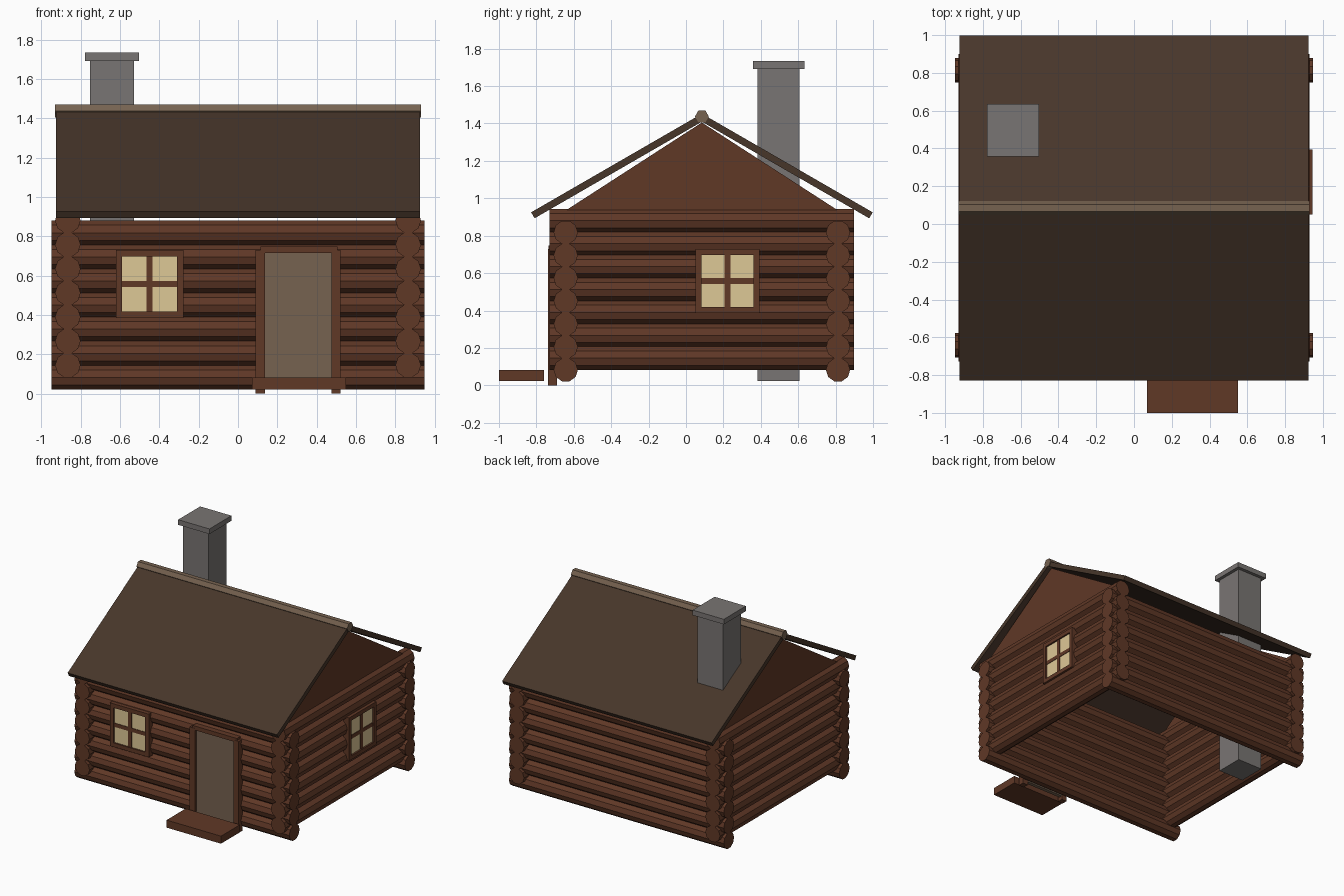
import bpy, bmesh, math

if "Cube" in bpy.data.objects:
    bpy.data.objects.remove(bpy.data.objects["Cube"])

CY = 0.085            # y of the ridge and the middle of the walls


def material(name, rgb):
    lin = [((c / 255 + 0.055) / 1.055) ** 2.4 for c in rgb]
    m = bpy.data.materials.new(name)
    m.diffuse_color = (*lin, 1)
    m.use_nodes = True
    m.node_tree.nodes["Principled BSDF"].inputs["Base Color"].default_value = m.diffuse_color
    return m


LOG = material("log brown", (96, 56, 38))
ROOF = material("dark roof brown", (71, 54, 42))
WEATHERED = material("weathered wood", (118, 98, 80))
STONE = material("chimney grey", (121, 117, 115))
GLASS = material("lit window cream", (222, 200, 150))


def add_prism(bm, pts, axis, a, b):
    """Extrude a profile along x (pts are y,z) or along y (pts are x,z)."""
    def place(p, t):
        return (t, p[0], p[1]) if axis == 'x' else (p[0], t, p[1])
    lo = [bm.verts.new(place(p, a)) for p in pts]
    hi = [bm.verts.new(place(p, b)) for p in pts]
    bm.faces.new(lo)
    bm.faces.new(hi[::-1])
    n = len(pts)
    for i in range(n):
        j = (i + 1) % n
        bm.faces.new((lo[j], lo[i], hi[i], hi[j]))


def make(name, mat, prisms):
    bm = bmesh.new()
    for p in prisms:
        add_prism(bm, *p)
    bmesh.ops.recalc_face_normals(bm, faces=bm.faces[:])
    me = bpy.data.meshes.new(name)
    bm.to_mesh(me)
    bm.free()
    me.materials.append(mat)
    ob = bpy.data.objects.new(name, me)
    bpy.context.collection.objects.link(ob)
    return ob


def ngon(u, v, r, n):
    return [(u + r * math.cos(2 * math.pi * k / n),
             v + r * math.sin(2 * math.pi * k / n)) for k in range(n)]


def box(x0, x1, y0, y1, z0, z1):
    return ([(x0, z0), (x1, z0), (x1, z1), (x0, z1)], 'y', y0, y1)


# Log walls: side courses sit half a log higher than front and back courses
R, PITCH, COURSES = 0.065, 0.1225, 7
for name, y in (("front_logs", CY - 0.728), ("back_logs", CY + 0.728)):
    make(name, LOG, [(ngon(y, 0.083 + PITCH * k, R, 10), 'x', -0.948, 0.948)
                     for k in range(COURSES)])
for name, x in (("left_logs", -0.865), ("right_logs", 0.865)):
    make(name, LOG, [(ngon(x, 0.145 + PITCH * k, R, 10), 'y', CY - 0.814, CY + 0.814)
                     for k in range(COURSES)])

# Gables
tri = [(CY - 0.728, 0.9), (CY + 0.728, 0.9), (CY + 0.728, 0.935), (CY, 1.405), (CY - 0.728, 0.935)]
make("left_gable", LOG, [(tri, 'x', -0.89, -0.84)])
make("right_gable", LOG, [(tri, 'x', 0.84, 0.89)])

# Roof slabs and ridge beam
T, HALF, EAVE = 0.037, 0.913, 0.925
rise = HALF * math.tan(math.radians(30))
for name, s in (("front_roof", -1), ("back_roof", 1)):
    slab = [(CY + s * HALF, EAVE), (CY, EAVE + rise),
            (CY, EAVE + rise - T / math.cos(math.radians(30))),
            (CY + s * (HALF - T * 0.5), EAVE - T * 0.866)]
    make(name, ROOF, [(slab, 'x', -0.924, 0.924)])
make("ridge_beam", WEATHERED, [(ngon(CY, 1.437, 0.037, 6), 'x', -0.93, 0.93)])

# Chimney
make("chimney", STONE, [box(-0.752, -0.528, 0.383, 0.608, 0.022, 1.70)])
make("chimney_cap", STONE, [box(-0.778, -0.502, 0.357, 0.634, 1.692, 1.733)])

# Door, frame and step
make("door", WEATHERED, [box(0.13, 0.48, -0.72, -0.69, 0.03, 0.72)])
make("door_frame", LOG, [box(0.09, 0.137, -0.737, -0.69, 0.0, 0.73),
                         box(0.475, 0.522, -0.737, -0.69, 0.0, 0.73),
                         box(0.115, 0.505, -0.735, -0.69, 0.715, 0.748)])
make("door_step", LOG, [box(0.07, 0.55, -1.0, -0.76, 0.022, 0.082)])


# Windows, built facing -y around the origin, then turned into place
def window(prefix, loc, turn):
    o, i, b = 0.172, 0.14, 0.015
    frame = make(prefix + "_frame", LOG, [
        box(-o, -i, -0.02, 0.03, -o, o), box(i, o, -0.02, 0.03, -o, o),
        box(-i, i, -0.02, 0.03, i, o), box(-i, i, -0.02, 0.03, -o, -i),
        box(-b, b, -0.012, 0.01, -i, i), box(-i, i, -0.011, 0.01, -b, b)])
    pane = make(prefix + "_panes", GLASS, [box(-i, i, -0.007, 0.002, -i, i)])
    for ob in (frame, pane):
        ob.location = loc
        ob.rotation_euler.z = turn


window("front_window", (-0.449, -0.709, 0.558), 0)
window("right_window", (0.926, 0.222, 0.558), math.pi / 2)
